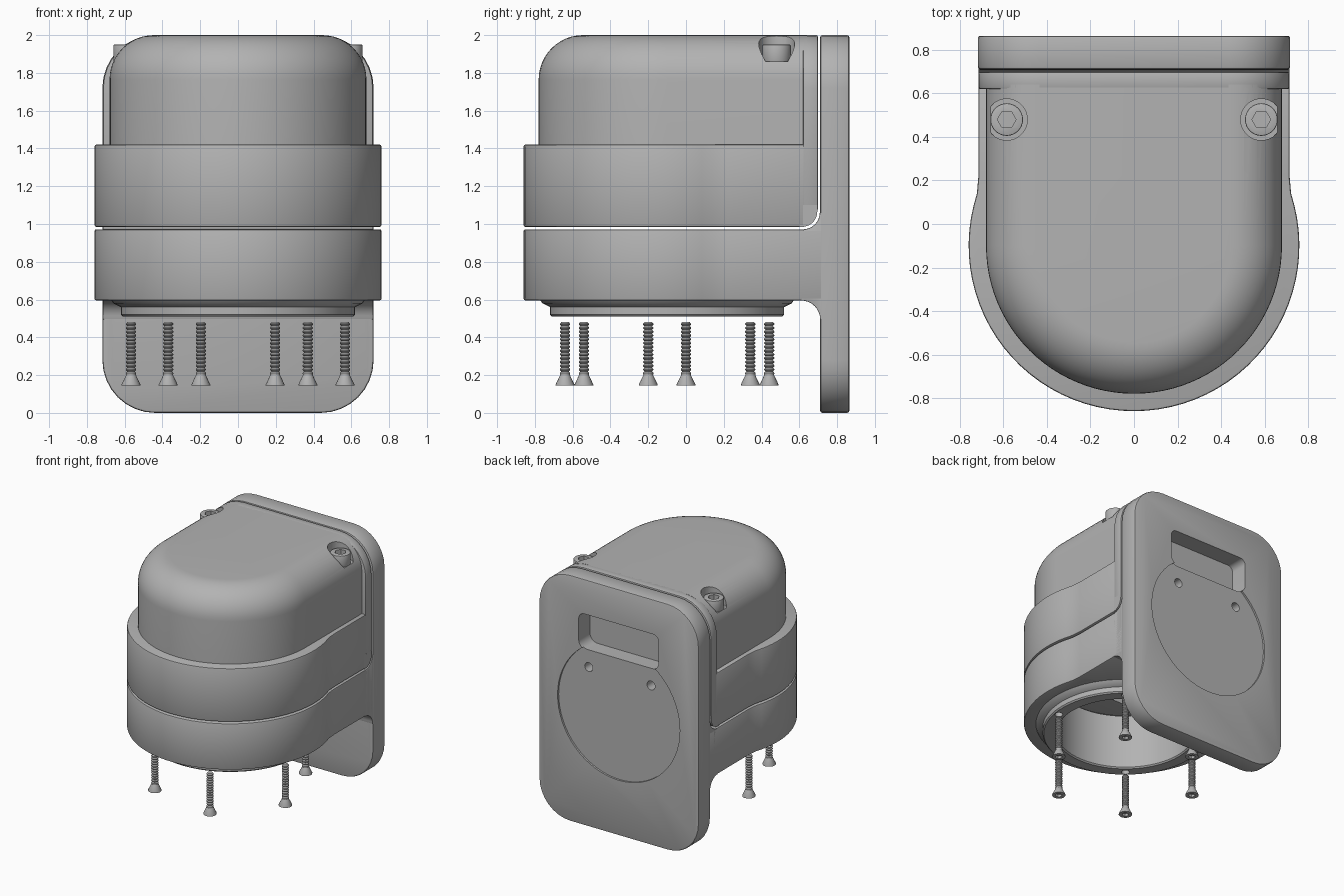
import bpy, bmesh
from math import sin, cos, pi, radians
from mathutils import Matrix

if "Cube" in bpy.data.objects:
    bpy.data.objects.remove(bpy.data.objects["Cube"])

grey = bpy.data.materials.new("grey")
grey.use_nodes = True
COLOR = (0.45, 0.45, 0.45, 1)
grey.diffuse_color = COLOR
grey.node_tree.nodes["Principled BSDF"].inputs["Base Color"].default_value = COLOR

CY = -0.1        # y of the round body's centre
HALF = 0.715     # half width of the plate
PLACE = {"X": lambda a, b, t: (t, a, b),
         "Y": lambda a, b, t: (a, t, b),
         "Z": lambda a, b, t: (a, b, t)}


def activate(obj):
    bpy.ops.object.select_all(action="DESELECT")
    obj.select_set(True)
    bpy.context.view_layer.objects.active = obj


def apply_modifier(obj, kind, **settings):
    mod = obj.modifiers.new(kind.title(), kind)
    for key, value in settings.items():
        setattr(mod, key, value)
    activate(obj)
    bpy.ops.object.modifier_apply(modifier=mod.name)


def loft(name, rings, wrap=False, bevel=0):
    """Skin equal rings of points; cap the ends, or wrap last to first."""
    bm = bmesh.new()
    rows = [[bm.verts.new(p) for p in ring] for ring in rings]
    n = len(rows[0])
    for low, high in zip(rows, rows[1:] + (rows[:1] if wrap else [])):
        for i in range(n):
            j = (i + 1) % n
            bm.faces.new((low[i], low[j], high[j], high[i]))
    if not wrap:
        bm.faces.new(rows[0][::-1])
        bm.faces.new(rows[-1])
    bmesh.ops.recalc_face_normals(bm, faces=bm.faces)
    mesh = bpy.data.meshes.new(name)
    bm.to_mesh(mesh)
    bm.free()
    mesh.materials.append(grey)
    obj = bpy.data.objects.new(name, mesh)
    bpy.context.collection.objects.link(obj)
    if bevel:
        apply_modifier(obj, "BEVEL", width=bevel, segments=2,
                       limit_method="ANGLE", angle_limit=radians(40))
    return obj


def prism(name, outline, axis, start, end, bevel=0):
    place = PLACE[axis]
    return loft(name, [[place(a, b, t) for a, b in outline] for t in (start, end)],
                bevel=bevel)


def arc(cx, cy, r, a0, a1, n):
    return [(cx + r * cos(radians(a0 + (a1 - a0) * i / n)),
             cy + r * sin(radians(a0 + (a1 - a0) * i / n))) for i in range(n + 1)]


def circle(cx, cy, r, n=48):
    return arc(cx, cy, r, 0, 360, n)[:-1]


def rounded(x, z0, z1, r_low, r_high):
    """Rectangle with separately rounded lower and upper corners."""
    pts = []
    for sx, z, r, a in ((1, z0, r_low, 270), (1, z1, r_high, 0),
                        (-1, z1, r_high, 90), (-1, z0, r_low, 180)):
        if r:
            cz = z + r if z == z0 else z - r
            pts += arc(sx * (x - r), cz, r, a, a + 90, 8)
        else:
            pts.append((sx * x, z))
    return pts


def lathe(name, profile, cx, cy, n, wrap=False):
    return loft(name, [[(x, y, z) for x, y in circle(cx, cy, r, n)]
                       for r, z in profile], wrap)


def cut(target, cutter, operation="DIFFERENCE"):
    apply_modifier(target, "BOOLEAN", object=cutter, operation=operation, solver="EXACT")
    bpy.data.objects.remove(cutter)


def body_outline(back):
    """Round front that necks in to the plate's width."""
    neck = [(0.722, 0.14), (HALF, 0.22), (HALF, back)]
    return (arc(0, CY, 0.76, 166, 374, 48) + neck
            + [(-x, y) for x, y in reversed(neck)])


# Wall plate with shallow round recess, grip slot and two screw holes at the back
plate = prism("wall_plate", rounded(HALF + 0.003, 0, 2, 0.28, 0.28), "Y", 0.71, 0.865, 0.012)
cut(plate, prism("recess_cutter", circle(0, 1.0, 0.55, 64), "Y", 0.85, 0.9))
cut(plate, prism("slot_cutter", rounded(0.36, 1.43, 1.72, 0.07, 0.05), "Y", 0.72, 0.9))
for side in (-1, 1):
    cut(plate, prism("hole_cutter", circle(side * 0.28, 1.29, 0.036, 20), "Y", 0.74, 0.9))

# Lower housing, open underneath, filleted into the plate
lower = prism("lower_housing", body_outline(0.73), "Z", 0.595, 0.972, 0.01)
cut(lower, prism("cavity_cutter", circle(0, CY, 0.53), "Z", 0.5, 1.1))
web = ([(0.73, 0.49)] + arc(0.61, 0.495, 0.1, 0, 90, 8)
       + arc(0.62, 1.06, 0.088, 270, 360, 8) + [(0.73, 1.06)])
prism("plate_web", web, "X", -HALF, HALF, 0.004)

# Upper housing band, its rounded rear corner and the rear flange
upper = prism("upper_housing", body_outline(0.63), "Z", 0.985, 1.42, 0.01)
corner = [(0.6, 0.985)] + arc(0.615, 1.065, 0.08, 270, 360, 8) + [(0.695, 1.1), (0.6, 1.1)]
prism("flange_corner", corner, "X", -HALF, HALF)
prism("rear_flange", rounded(HALF, 1.07, 2, 0, 0.28), "Y", 0.62, 0.698, 0.008)
cut(upper, prism("chamber_cutter", rounded(0.3, -0.4, 0.2, 0.08, 0.08), "Z", 0.9, 1.3))

# Rounded cover with two screw pockets
FILLET = 0.235
levels = [(0.68, 1.38)] + arc(0.68 - FILLET, 2 - FILLET, FILLET, 0, 90, 12)
cover = loft("cover", [[(x, y, z) for x, y in [(-r, 0.64)]
                        + arc(0, CY, r, 180, 360, 48) + [(r, 0.64)]] for r, z in levels])
for side, label in ((-1, "right"), (1, "left")):
    x, y = side * 0.585, 0.48
    cut(cover, prism("pocket_cutter", circle(x, y, 0.095, 32), "Z", 1.86, 2.1))
    head = prism(label + "_cap_screw", circle(x, y, 0.075, 32), "Z", 1.85, 1.95, 0.006)
    cut(head, prism("socket_cutter", circle(x, y, 0.043, 6), "Z", 1.9, 2.0))

# Collar under the lower housing
collar = lathe("collar", [(0.68, 0.61), (0.66, 0.58), (0.62, 0.56), (0.62, 0.52),
                          (0.61, 0.51), (0.525, 0.51), (0.515, 0.52), (0.515, 0.96),
                          (0.535, 0.96), (0.535, 0.61)], 0, CY, 64, wrap=True)

# Six loose countersunk screws below their holes
thread = []
for i in range(14):
    z = 0.2 + i * 0.02
    thread += [(0.02, z), (0.027, z + 0.007), (0.027, z + 0.012)]
screw_profile = [(0.05, 0.145), (0.05, 0.15), (0.026, 0.2)] + thread[1:] + [(0.02, 0.48)]
for i in range(6):
    a = radians(50 + 60 * i)
    x, y = 0.575 * cos(a), CY + 0.575 * sin(a)
    cut(collar, prism("hole_cutter", circle(x, y, 0.03, 16), "Z", 0.4, 0.58))
    screw = lathe("screw_%d" % (i + 1), screw_profile, x, y, 16)
    cut(screw, prism("socket_cutter", circle(x, y, 0.026, 6), "Z", 0.1, 0.165))

# Smooth the curved faces and keep the edges crisp
for obj in [o for o in bpy.context.scene.objects if o.type == "MESH"]:
    activate(obj)
    bpy.ops.object.shade_smooth_by_angle(angle=radians(30))
